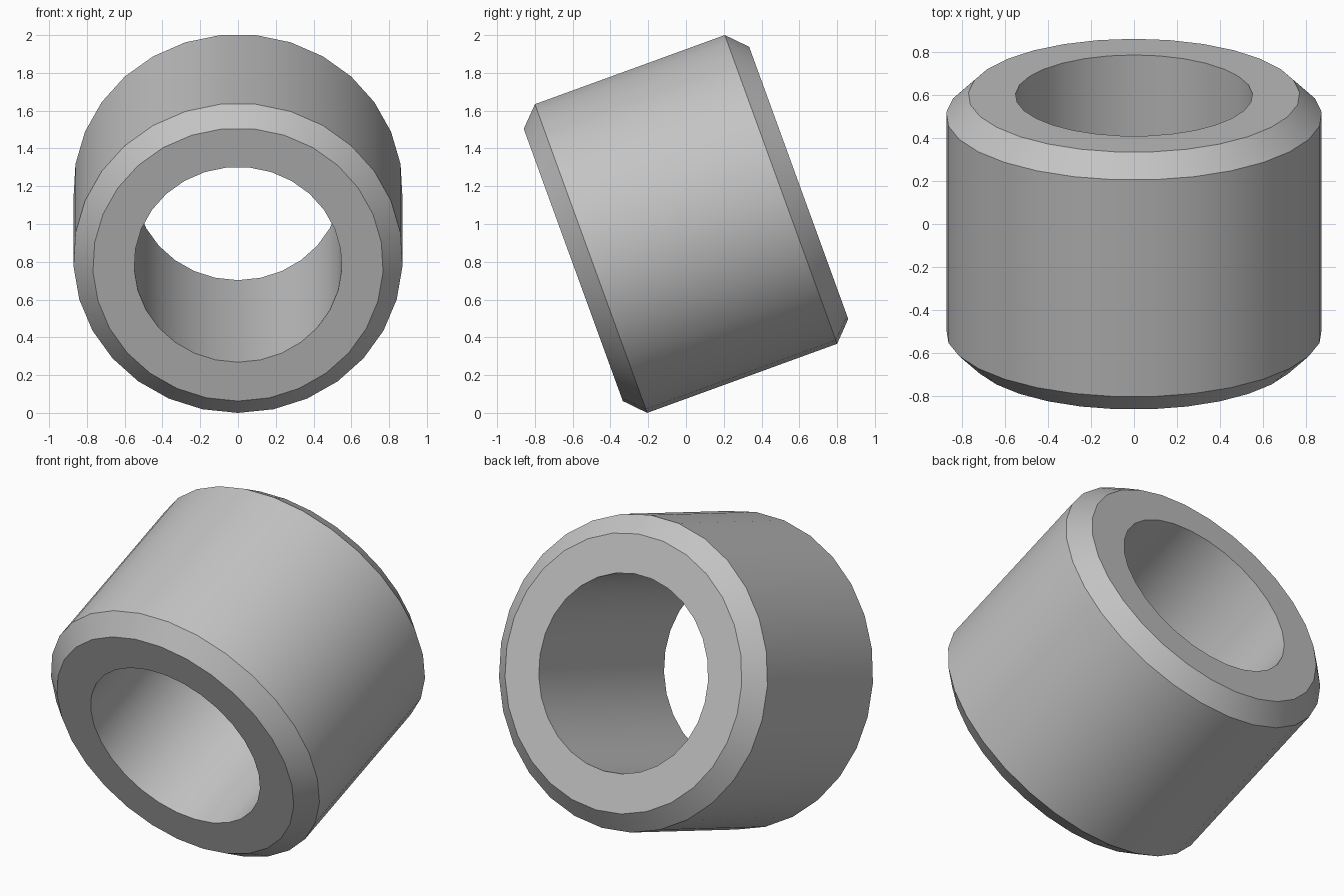
import bpy, bmesh, math
from mathutils import Vector, Matrix

cube = bpy.data.objects.get("Cube")
if cube:
    bpy.data.objects.remove(cube, do_unlink=True)

SIDES = 29
TILT = math.radians(20)
R_OUT, R_FACE, R_BORE = 0.872, 0.769, 0.55
HALF_SHOULDER, HALF_LENGTH = 0.535, 0.635

# One plain grey material
grey = bpy.data.materials.new("plain grey")
grey.use_nodes = True
colour = (0.55, 0.55, 0.55, 1)
grey.diffuse_color = colour
grey.node_tree.nodes["Principled BSDF"].inputs["Base Color"].default_value = colour

# Cross-section of the ring wall: bore, end faces, chamfers, outside (y = axis)
half = [(R_BORE, HALF_LENGTH), (R_FACE, HALF_LENGTH), (R_OUT, HALF_SHOULDER)]
section = half + [(r, -y) for r, y in reversed(half)]

# Revolve the section around the axis, starting at the lowest point
bm = bmesh.new()
verts = [bm.verts.new((0, y, -r)) for r, y in section]
edges = [bm.edges.new((v, verts[i - 1])) for i, v in enumerate(verts)]
bmesh.ops.spin(bm, geom=verts + edges, cent=(0, 0, 0), axis=(0, 1, 0),
               angle=math.tau, steps=SIDES, use_duplicate=False)
bmesh.ops.remove_doubles(bm, verts=bm.verts, dist=0.0005)
bmesh.ops.recalc_face_normals(bm, faces=bm.faces)

# Tilt the back end up and rest the ring on the ground
bm.transform(Matrix.Rotation(TILT, 4, 'X'))
low = min(v.co.z for v in bm.verts)
mid_y = (min(v.co.y for v in bm.verts) + max(v.co.y for v in bm.verts)) / 2
bmesh.ops.translate(bm, verts=bm.verts, vec=Vector((0, -mid_y, -low)))

mesh = bpy.data.meshes.new("chamfered_ring")
bm.to_mesh(mesh)
bm.free()
mesh.materials.append(grey)
ring = bpy.data.objects.new("chamfered_ring", mesh)
bpy.context.collection.objects.link(ring)

# Smooth walls, crisp chamfer edges
bpy.ops.object.select_all(action='DESELECT')
ring.select_set(True)
bpy.context.view_layer.objects.active = ring
bpy.ops.object.shade_smooth_by_angle(angle=math.radians(30))
